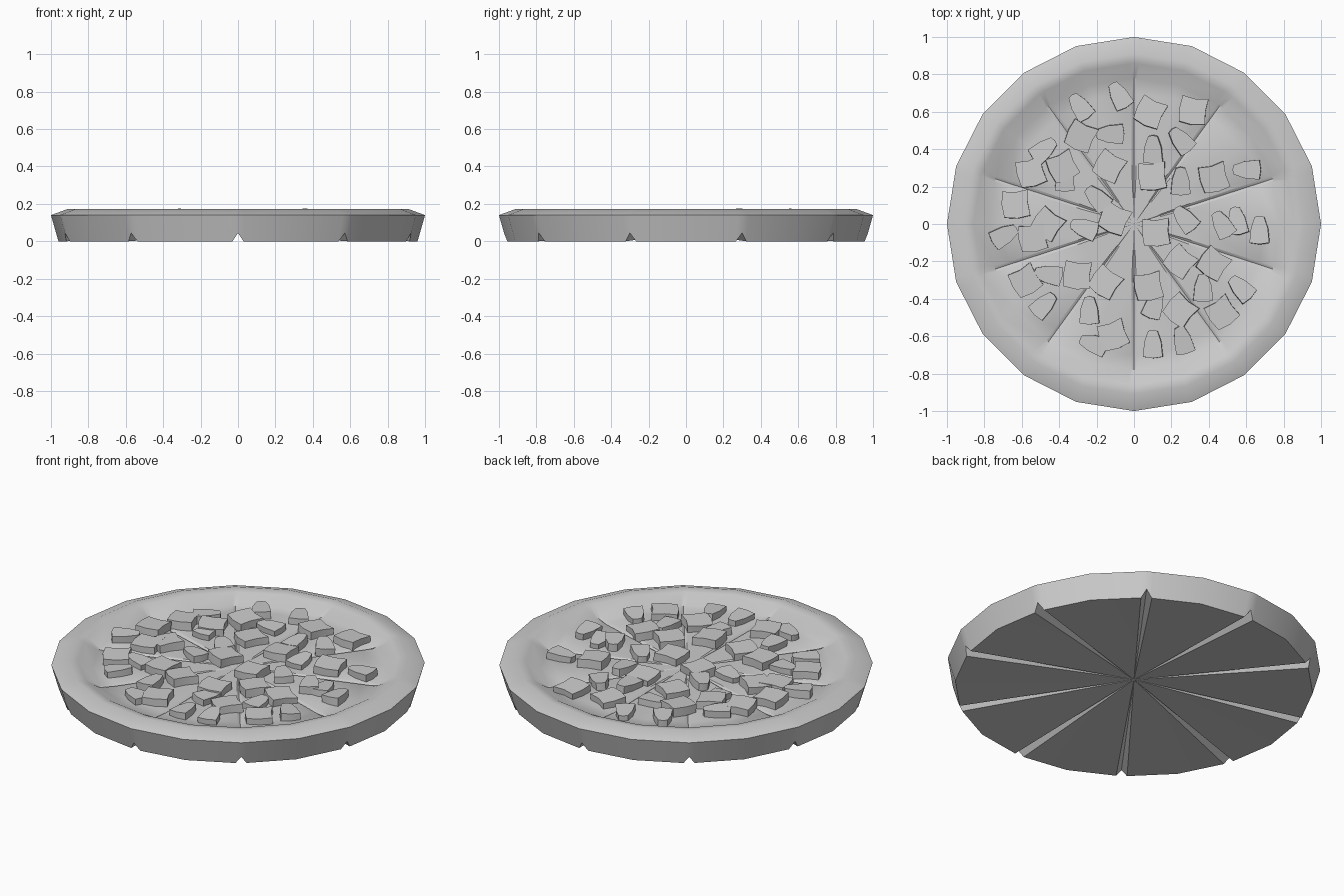
import bpy, bmesh, math, random
from mathutils import Vector, Matrix

if "Cube" in bpy.data.objects:
    bpy.data.objects.remove(bpy.data.objects["Cube"])

random.seed(4)
FLOOR = 0.122


def finish(name, bm):
    bmesh.ops.recalc_face_normals(bm, faces=bm.faces)
    me = bpy.data.meshes.new(name)
    bm.to_mesh(me)
    bm.free()
    ob = bpy.data.objects.new(name, me)
    bpy.context.collection.objects.link(ob)
    bpy.ops.object.select_all(action='DESELECT')
    ob.select_set(True)
    bpy.context.view_layer.objects.active = ob
    bpy.ops.object.shade_smooth_by_angle(angle=math.radians(30))
    return ob


def corner(r, k):
    a = math.radians(18 * k)
    return Vector((r * math.cos(a), r * math.sin(a), 0))


def ring(bm, r, z, dz=0.0, dr=0.0, w=0.03):
    """20-sided ring; every second corner is a slice cut, shifted by dz / dr."""
    verts = []
    for k in range(1, 21, 2):
        c, t = corner(r, k), w / (r * 2 * math.sin(math.radians(9)))
        pts = [(c.lerp(corner(r, k - 1), t), z), (corner(r + dr, k), z + dz),
               (c.lerp(corner(r, k + 1), t), z), (corner(r, k + 1), z)]
        verts += [bm.verts.new((p.x, p.y, h)) for p, h in pts]
    return verts


# Crust and base: lathed rings with slice notches below and slice grooves on top
bm = bmesh.new()
rings = [ring(bm, 0.96, 0, 0.045, 0.013), ring(bm, 1.0, 0.14),
         ring(bm, 0.91, 0.173), ring(bm, 0.86, 0.165),
         ring(bm, 0.78, FLOOR, -0.003, w=0.016),
         ring(bm, 0.70, FLOOR, -0.014, w=0.016),
         ring(bm, 0.30, FLOOR, -0.008, w=0.012)]
for a, b in zip(rings, rings[1:]):
    for i in range(len(a)):
        j = (i + 1) % len(a)
        bm.faces.new((a[i], a[j], b[j], b[i]))
for rim, z in ((rings[0], 0.045), (rings[-1], FLOOR)):
    mid = bm.verts.new((0, 0, z))
    for i in range(len(rim)):
        bm.faces.new((rim[i], rim[(i + 1) % len(rim)], mid))
finish("crust_base", bm)


# Toppings: extruded outlines, slightly tilted and sunk into the floor
def toppings(name, outline, places, top, tilt):
    bm = bmesh.new()
    for x, y, rot in places:
        m = (Matrix.Translation((x, y, top + random.uniform(-0.006, 0.006)))
             @ Matrix.Rotation(math.radians(rot), 4, 'Z')
             @ Matrix.Rotation(math.radians(random.uniform(-tilt, tilt)), 4, 'X')
             @ Matrix.Rotation(math.radians(random.uniform(-tilt, tilt)), 4, 'Y'))
        lo = [bm.verts.new(m @ Vector((u, v, -0.05))) for u, v in outline]
        hi = [bm.verts.new(m @ Vector((u, v, 0))) for u, v in outline]
        bm.faces.new(hi)
        bm.faces.new(lo[::-1])
        for i in range(len(lo)):
            j = (i + 1) % len(lo)
            bm.faces.new((lo[i], lo[j], hi[j], hi[i]))
    finish(name, bm)


CHUNK = [(-0.07, -0.07), (0.0, -0.08), (0.07, -0.07), (0.062, 0),
         (0.07, 0.07), (0, 0.06), (-0.07, 0.07), (-0.078, 0)]
WEDGE = [(-0.053, -0.07), (0, -0.078), (0.053, -0.07), (0.045, 0.01),
         (0.025, 0.068), (0, 0.074), (-0.025, 0.068), (-0.045, 0.01)]

toppings("square_chunks", CHUNK, [
    (.09, .60, -25), (.32, .61, -8), (-.28, .47, -25), (-.13, .31, -30),
    (.10, .26, 5), (.43, .25, 15), (-.55, .28, 15), (-.38, .31, 25),
    (-.10, .03, -25), (.12, -.04, 3), (.43, -.21, -35), (.25, -.20, -40),
    (.08, -.33, 10), (-.30, -.27, -5), (-.15, -.31, -35), (.25, -.46, -40),
    (.47, -.47, 35), (-.11, -.59, 20), (-.63, .11, 5), (-.54, -.07, 10),
    (-.58, -.30, 30), (-.46, 0, -35)], 0.164, 4)

toppings("tapered_wedges", WEDGE, [
    (-.08, .69, 30), (-.29, .63, 35), (-.13, .48, 90), (.25, .45, 40),
    (.10, .40, 0), (.25, .23, 0), (-.37, .25, 0), (-.48, .40, -50),
    (.60, .29, 90), (-.20, .14, 45), (-.27, -.02, 70), (.27, .03, 40),
    (.47, .0, 30), (.55, .02, 10), (.67, -.03, 0), (.57, -.34, 45),
    (.37, -.34, 0), (.26, -.62, 15), (.10, -.64, 0), (.11, -.43, -20),
    (-.24, -.46, 0), (-.22, -.64, 70), (-.48, -.43, -45), (-.46, -.27, 80),
    (-.69, -.06, -60)], 0.16, 4)
